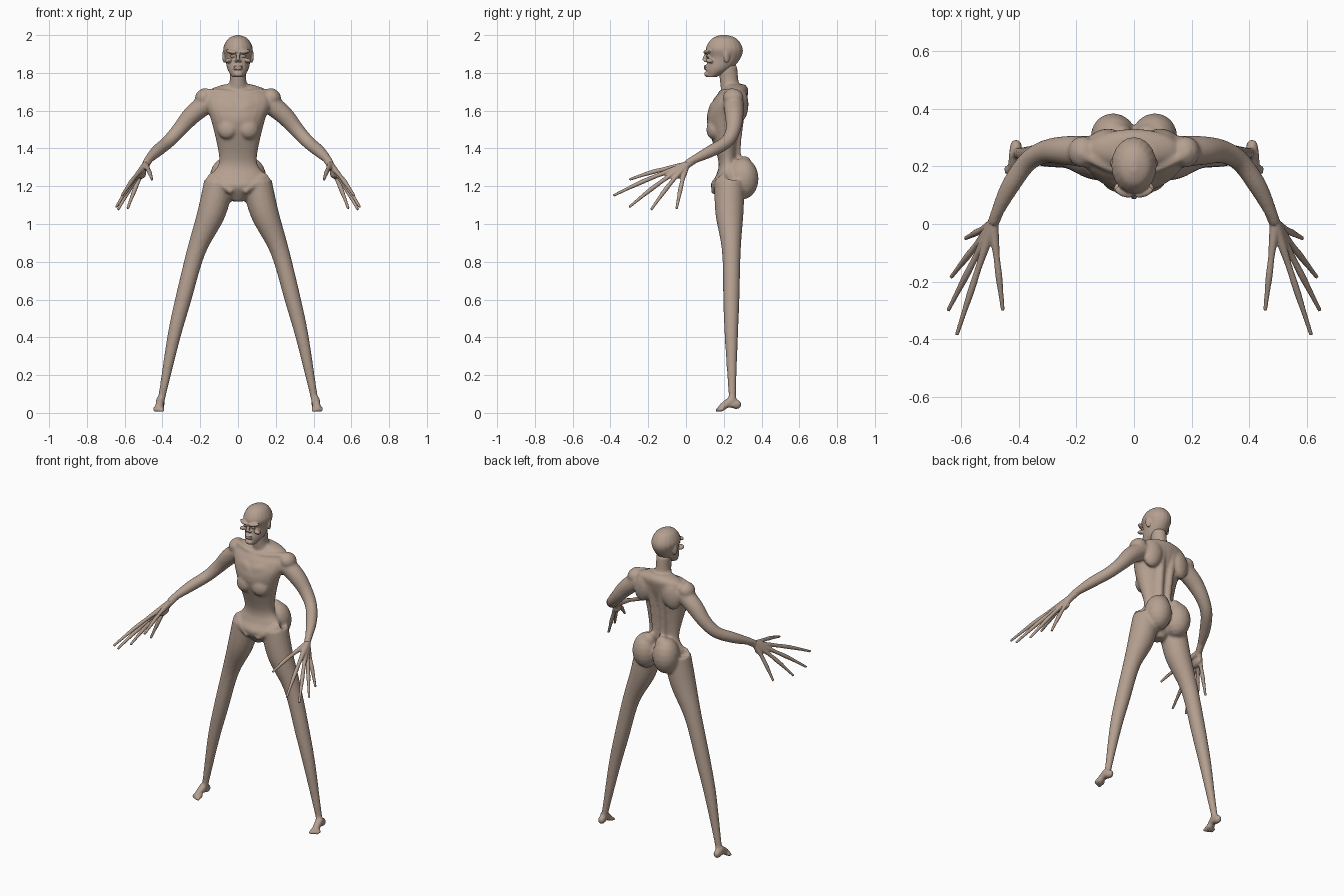
import bpy, bmesh, math
from mathutils import Vector, Matrix

cube = bpy.data.objects.get("Cube")
if cube:
    bpy.data.objects.remove(cube, do_unlink=True)

SKIN_COLOUR = (0.46, 0.35, 0.28, 1)
skin = bpy.data.materials.new("dull beige skin")
skin.diffuse_color = SKIN_COLOUR
skin.use_nodes = True
skin.node_tree.nodes["Principled BSDF"].inputs["Base Color"].default_value = SKIN_COLOUR

STEPS = 5
SIDES = 20
ANGLES = [math.tau * i / SIDES for i in range(SIDES)]


def refine(rows):
    """Smooth curve through rows of four numbers."""
    points = [Vector(row) for row in rows]
    points = [points[0]] + points + [points[-1]]
    curve = []
    for before, start, end, after in zip(points, points[1:], points[2:], points[3:]):
        leave, arrive = (end - before) / 2, (after - start) / 2
        for k in range(STEPS):
            t = k / STEPS
            ease = t * t * (3 - 2 * t)
            curve.append(start.lerp(end, ease) + leave * t * (1 - t) ** 2
                         - arrive * t * t * (1 - t))
    return curve + [points[-1]]


def cover(bm, rings):
    """Join rings of points into a closed tube."""
    loops = [[bm.verts.new(point) for point in ring] for ring in rings]
    faces = [bm.faces.new((low[i - 1], low[i], high[i], high[i - 1]))
             for low, high in zip(loops, loops[1:]) for i in range(SIDES)]
    faces += [bm.faces.new(loops[0]), bm.faces.new(loops[-1])]
    bmesh.ops.recalc_face_normals(bm, faces=faces)


def stack(bm, rows):
    """Horizontal ovals; each row is height, half width, front y, back y."""
    rings = []
    for z, width, front, back in refine(rows):
        middle, depth = (front + back) / 2, (back - front) / 2
        rings.append([(width * math.cos(a), middle + depth * math.sin(a), z) for a in ANGLES])
    cover(bm, rings)


def limb(bm, side, rows):
    """Round tube along a path; each row is x, y, z, radius."""
    path = refine(rows)
    centres = [point.to_3d() for point in path]
    across = (centres[1] - centres[0]).orthogonal()
    rings = []
    for i, centre in enumerate(centres):
        along = (centres[min(i + 1, len(centres) - 1)] - centres[max(i - 1, 0)]).normalized()
        across = (across - along * across.dot(along)).normalized()
        other = along.cross(across)
        ring = [centre + (across * math.cos(a) + other * math.sin(a)) * path[i].w
                for a in ANGLES]
        rings.append([(side * point.x, point.y, point.z) for point in ring])
    cover(bm, rings)


def blob(bm, side, centre, size, lean=0, swing=0):
    """Ellipsoid leaned sideways and swung about the vertical."""
    x, y, z = centre
    matrix = (Matrix.Translation((side * x, y, z)) @ Matrix.Rotation(side * swing, 4, 'Z')
              @ Matrix.Rotation(side * lean, 4, 'Y') @ Matrix.Diagonal((*size, 1)))
    bmesh.ops.create_uvsphere(bm, u_segments=SIDES, v_segments=SIDES // 2, radius=1,
                              matrix=matrix)


def finish(name, bm, voxel, smoothing):
    """Fuse the overlapping forms of one part into a smooth surface."""
    mesh = bpy.data.meshes.new(name)
    bm.to_mesh(mesh)
    bm.free()
    mesh.materials.append(skin)
    part = bpy.data.objects.new(name, mesh)
    bpy.context.collection.objects.link(part)
    fuse = part.modifiers.new("fuse", 'REMESH')
    fuse.mode = 'VOXEL'
    fuse.voxel_size = voxel
    fuse.use_smooth_shade = True
    soften = part.modifiers.new("soften", 'SMOOTH')
    soften.iterations = smoothing


# Trunk: crotch, hips, narrow waist, ribcage, shoulders
body = bmesh.new()
stack(body, [(1.12, .03, .18, .26), (1.2, .13, .13, .3), (1.26, .14, .16, .29),
             (1.34, .1, .17, .27), (1.54, .14, .11, .29), (1.65, .18, .14, .32),
             (1.71, .15, .19, .33), (1.74, .07, .21, .31)])
# Neck
stack(body, [(1.68, .07, .19, .3), (1.75, .045, .18, .28), (1.84, .045, .17, .27)])

for side in (1, -1):
    # Chest muscle, ribs and shoulder blade
    blob(body, side, (.07, .16, 1.6), (.08, .03, .055), swing=.4)
    blob(body, side, (.06, .14, 1.5), (.05, .03, .05), lean=-.3, swing=.3)
    blob(body, side, (.1, .29, 1.63), (.06, .04, .09), lean=-.2, swing=-.2)
    # Collarbone
    limb(body, side, [(0, .18, 1.69, .01), (.08, .19, 1.7, .012), (.19, .25, 1.7, .02)])
    # Muscle beside the spine
    limb(body, side, [(.03, .29, 1.3, .02), (.03, .27, 1.4, .02), (.04, .3, 1.68, .025)])
    # Hip bone
    limb(body, side, [(.14, .22, 1.25, .03), (.1, .17, 1.22, .02), (.03, .15, 1.17, .02)])
    # Buttock
    blob(body, side, (.07, .3, 1.24), (.08, .085, .11), swing=-.3)
    blob(body, side, (.05, .31, 1.31), (.045, .04, .05))
    # Leg
    limb(body, side, [(.1, .23, 1.22, .08), (.14, .23, 1.06, .075), (.22, .24, .86, .05),
                      (.29, .24, .6, .043), (.34, .24, .4, .035), (.4, .245, .1, .02),
                      (.414, .25, .03, .022)])
    # Heel, instep and toes
    blob(body, side, (.41, .265, .045), (.022, .03, .026))
    limb(body, side, [(.41, .25, .07, .024), (.415, .21, .045, .022), (.42, .18, .02, .018)])
    for toe in range(5):
        x = .4 + toe / 100
        limb(body, side, [(x, .2, .025, .012), (x, .155 + toe / 200, .012, .01)])
    # Shoulder and arm
    blob(body, side, (.18, .25, 1.67), (.05, .055, .045), lean=.6)
    limb(body, side, [(.15, .25, 1.65, .055), (.24, .255, 1.58, .05), (.31, .25, 1.5, .04),
                      (.37, .215, 1.435, .035), (.43, .13, 1.385, .032),
                      (.475, .04, 1.34, .022), (.49, 0, 1.315, .02)])
finish("body", body, .008, 6)

# Hands: long fingers fanned out from the wrist, thumb first
FINGERTIPS = [(.455, -.3, 1.235), (.615, -.385, 1.15), (.645, -.3, 1.09),
              (.635, -.185, 1.075), (.585, -.05, 1.08)]
WRIST = Vector((.49, 0, 1.31))
LIFT = Vector((0, 0, .01))
FINGER_SHAPE = [(0, .02), (.25, .014), (.4, .011), (.6, .012), (.8, .009), (1, .007)]
for side, name in ((1, "left_hand"), (-1, "right_hand")):
    hand = bmesh.new()
    limb(hand, side, [(.465, .06, 1.35, .02), (*WRIST, .02)])
    for tip in FINGERTIPS:
        rows = []
        for t, radius in FINGER_SHAPE:
            centre = WRIST.lerp(Vector(tip), t) + LIFT * math.sin(math.pi * t)
            rows.append((*centre, radius))
        limb(hand, side, rows)
    blob(hand, side, (.51, -.04, 1.27), (.02, .05, .03), swing=.3)
    finish(name, hand, .004, 3)

# Head: jaw, cheeks and skull
head = bmesh.new()
stack(head, [(1.777, .03, .11, .16), (1.82, .056, .105, .24), (1.88, .068, .115, .29),
             (1.93, .078, .105, .3), (1.98, .053, .135, .27), (2, .01, .18, .22)])
# Nose, lips and chin
limb(head, 0.99, [(0, .115, 1.91, .01), (0, .1, 1.88, .01), (0, .097, 1.866, .013)])
for z in (1.822, 1.835):
    blob(head, 1, (0, .105, z), (.026, .012, .006))
blob(head, 1, (0, .11, 1.793), (.025, .014, .014))
for side in (1, -1):
    # Brow, cheekbone, nostril, eye and ear
    blob(head, side, (.034, .11, 1.912), (.034, .016, .011), lean=-.15, swing=.35)
    blob(head, side, (.05, .125, 1.865), (.02, .022, .012), lean=.3, swing=.6)
    blob(head, side, (.01, .105, 1.863), (.01, .01, .007))
    blob(head, side, (.03, .115, 1.888), (.012, .008, .007))
    blob(head, side, (.072, .215, 1.888), (.01, .018, .036), swing=.4)
finish("head", head, .004, 3)
